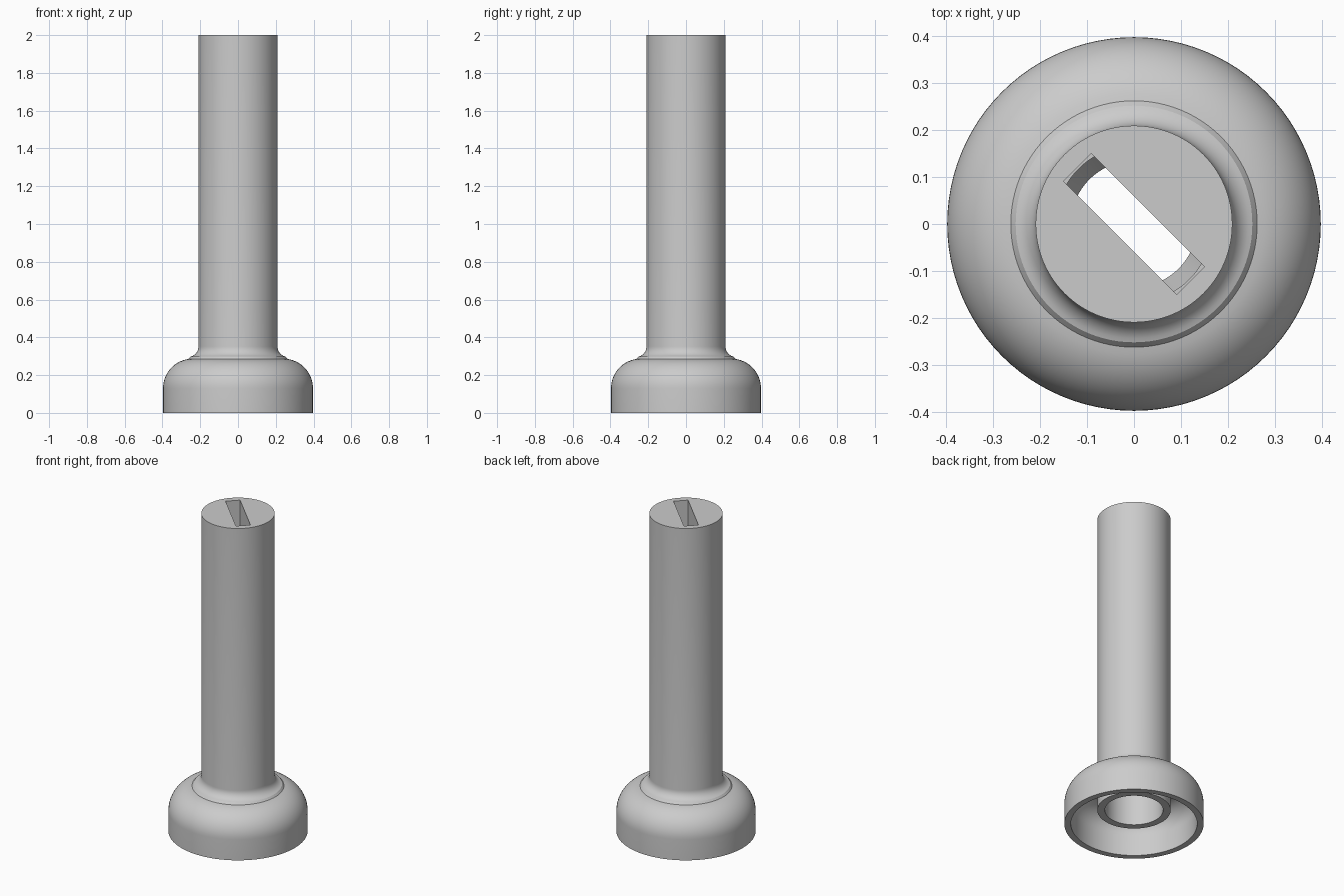
import bpy, bmesh, math

if "Cube" in bpy.data.objects:
    bpy.data.objects.remove(bpy.data.objects["Cube"])

grey = bpy.data.materials.new("light_grey")
grey.diffuse_color = (0.6, 0.6, 0.6, 1)
grey.use_nodes = True
grey.node_tree.nodes["Principled BSDF"].inputs["Base Color"].default_value = grey.diffuse_color


def arc(cx, cz, r, a0, a1, n):
    """Points (radius, z) along an arc, angles in degrees."""
    return [(cx + r * math.cos(math.radians(a0 + (a1 - a0) * i / n)),
             cz + r * math.sin(math.radians(a0 + (a1 - a0) * i / n)))
            for i in range(n + 1)]


def lathe(name, profile, steps=96):
    bm = bmesh.new()
    verts = [bm.verts.new((r, 0, z)) for r, z in profile]
    edges = [bm.edges.new(p) for p in zip(verts, verts[1:])]
    bmesh.ops.spin(bm, geom=verts + edges, cent=(0, 0, 0), axis=(0, 0, 1),
                   angle=math.tau, steps=steps, use_duplicate=False)
    bmesh.ops.remove_doubles(bm, verts=bm.verts, dist=1e-5)
    bmesh.ops.recalc_face_normals(bm, faces=bm.faces)
    mesh = bpy.data.meshes.new(name)
    bm.to_mesh(mesh)
    bm.free()
    mesh.materials.append(grey)
    obj = bpy.data.objects.new(name, mesh)
    bpy.context.collection.objects.link(obj)
    return obj


# Hollow stem with a flared skirt: outside from the top, then up the inside
TUBE = 0.209
profile = [(0, 2), (TUBE, 2)]
profile += arc(0.265, 0.352, 0.056, 180, 256, 8)           # neck fillet
profile += arc(0.24, 0.13, 0.157, 82, 0, 14)               # domed shoulder
profile += [(0.397, 0), (0.36, 0)]                         # bottom rim
profile += arc(0.24, 0.13, 0.12, 0, 90, 12)                # skirt inside
profile += [(TUBE, 0.25), (TUBE, 0.09), (0.166, 0.09)]     # inner collar
profile += [(0.166, 0.32), (0.134, 0.36), (0.134, 0.40),   # narrowed throat
            (0.166, 0.46), (0.166, 1.75), (0, 1.75)]       # bore
stem = lathe("flared_stem", profile)

# Diagonal key slot through the top cap
bpy.ops.mesh.primitive_cube_add(size=1, location=(0, 0, 1.9),
                                rotation=(0, 0, math.radians(-45)))
cutter = bpy.context.object
cutter.name = "slot_cutter"
cutter.scale = (0.34, 0.084, 0.5)
cutter.hide_render = True

cut = stem.modifiers.new("slot", 'BOOLEAN')
cut.object = cutter
cut.operation = 'DIFFERENCE'
cut.solver = 'EXACT'
bpy.ops.object.select_all(action='DESELECT')
stem.select_set(True)
bpy.context.view_layer.objects.active = stem
bpy.ops.object.modifier_apply(modifier="slot")
bpy.data.objects.remove(cutter)

bpy.ops.object.shade_smooth_by_angle(angle=math.radians(30))
